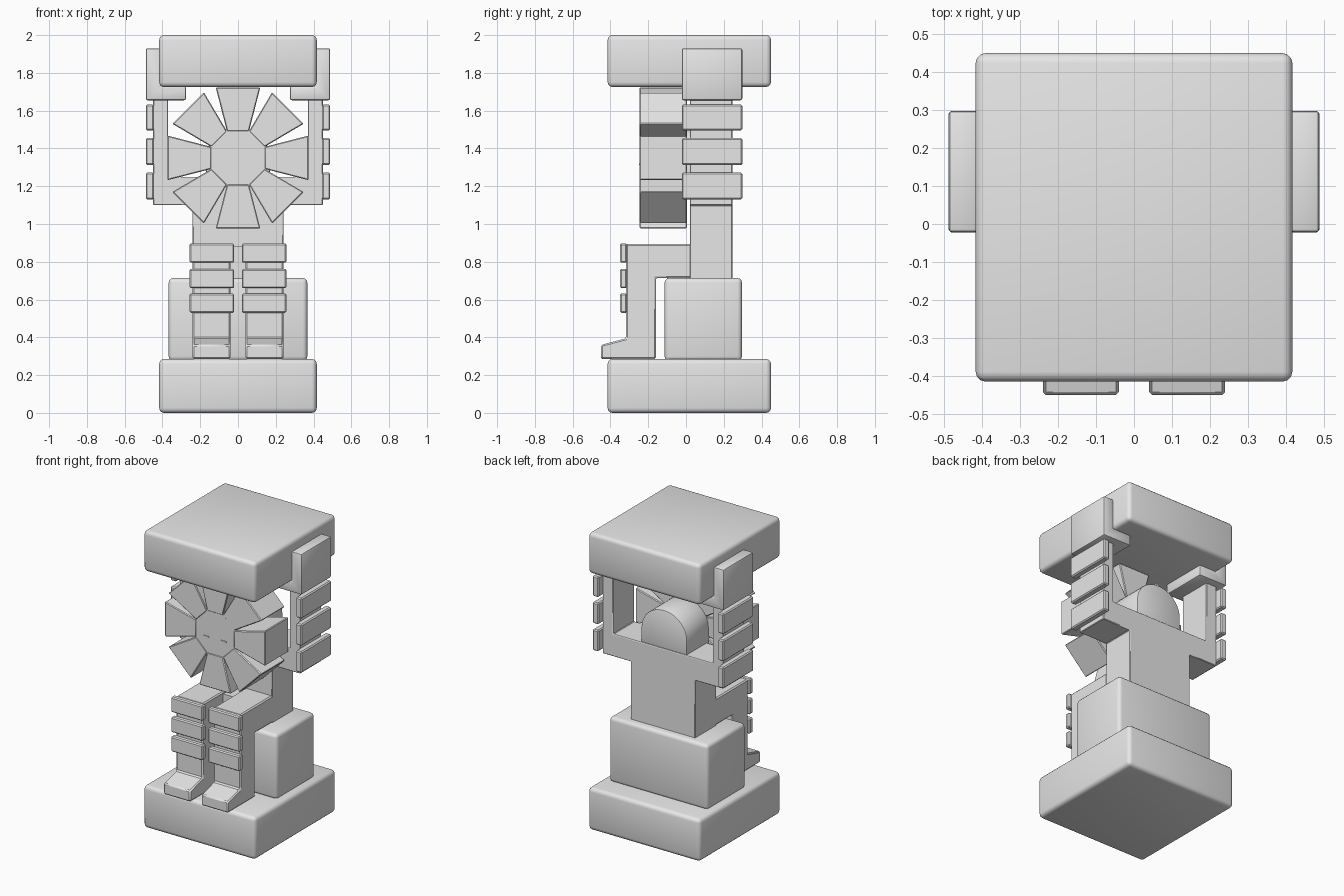
import bpy, bmesh, math

cube = bpy.data.objects.get("Cube")
if cube:
    bpy.data.objects.remove(cube, do_unlink=True)

stone = bpy.data.materials.new("grey_stone")
stone.use_nodes = True
GREY = (0.8, 0.8, 0.8, 1)
stone.diffuse_color = GREY
stone.node_tree.nodes["Principled BSDF"].inputs["Base Color"].default_value = GREY


def prism(name, outline, axis, lo, hi, bevel=0.006, segments=1):
    """Extrude a 2D outline along x (outline is y,z) or along y (outline is x,z)."""
    bm = bmesh.new()

    def place(p, d):
        return (d, p[0], p[1]) if axis == "x" else (p[0], d, p[1])

    near = [bm.verts.new(place(p, lo)) for p in outline]
    far = [bm.verts.new(place(p, hi)) for p in outline]
    bm.faces.new(near)
    bm.faces.new(far)
    n = len(outline)
    for i in range(n):
        j = (i + 1) % n
        bm.faces.new((near[i], near[j], far[j], far[i]))
    bmesh.ops.recalc_face_normals(bm, faces=bm.faces)
    if bevel:
        sharp = [e for e in bm.edges if e.calc_face_angle(0) > math.radians(30)]
        bmesh.ops.bevel(bm, geom=sharp, offset=bevel, segments=segments,
                        profile=0.5, affect='EDGES', clamp_overlap=True)
    mesh = bpy.data.meshes.new(name)
    bm.to_mesh(mesh)
    bm.free()
    mesh.materials.append(stone)
    obj = bpy.data.objects.new(name, mesh)
    bpy.context.collection.objects.link(obj)
    bpy.ops.object.select_all(action='DESELECT')
    obj.select_set(True)
    bpy.context.view_layer.objects.active = obj
    bpy.ops.object.shade_smooth_by_angle(angle=math.radians(35))
    return obj


def box(name, x, y, z, bevel=0.006, segments=1):
    outline = [(x[0], z[0]), (x[1], z[0]), (x[1], z[1]), (x[0], z[1])]
    return prism(name, outline, "y", y[0], y[1], bevel, segments)


def span(side, a, b):
    """Mirror an x range to the given side."""
    return sorted((side * a, side * b))


# Plinth, carried slab and seat
box("base_slab", (-0.417, 0.417), (-0.415, 0.45), (0, 0.285), 0.026, 3)
box("top_slab", (-0.417, 0.417), (-0.415, 0.45), (1.725, 2.0), 0.026, 3)
box("seat", (-0.367, 0.367), (-0.113, 0.296), (0.275, 0.714), 0.024, 3)

# Torso, shoulders and raised arms in one outline
half = [(0.24, 0.70), (0.24, 1.10), (0.45, 1.10), (0.45, 1.68), (0.37, 1.68), (0.37, 1.25)]
prism("torso_and_arms", half + [(-x, z) for x, z in reversed(half)], "y", 0.02, 0.246, 0.004)

leg_outline = [(0.03, 0.714), (0.03, 0.895), (-0.317, 0.895), (-0.317, 0.395),
               (-0.45, 0.36), (-0.45, 0.285), (-0.16, 0.285), (-0.16, 0.714)]

for side, word in ((1, "left"), (-1, "right")):
    # Hand under the slab, with the palm up its side
    hand = [(0.275, 1.655), (0.488, 1.655), (0.488, 1.93),
            (0.41, 1.93), (0.41, 1.728), (0.275, 1.728)]
    prism(word + "_hand", [(side * x, z) for x, z in hand], "y", -0.022, 0.298, 0.01, 2)

    # Arm bands
    for i, (lo, hi) in enumerate(((1.13, 1.272), (1.312, 1.455), (1.495, 1.632))):
        box(f"{word}_arm_band_{i + 1}", span(side, 0.445, 0.488), (-0.022, 0.298), (lo, hi), 0.007)

    # Bent leg with foot, and shin bands
    lo, hi = span(side, 0.04, 0.24)
    prism(word + "_leg", leg_outline, "x", lo, hi, 0.008)
    for i, z in enumerate((0.53, 0.66, 0.795)):
        box(f"{word}_shin_band_{i + 1}", span(side, 0.02, 0.256), (-0.349, -0.312), (z, z + 0.102), 0.007)

    # Closed eyelid
    box(word + "_eyelid", span(side, 0.045, 0.085), (-0.248, -0.242), (1.313, 1.32), 0)

# Pelvis between the thighs
box("pelvis", (-0.05, 0.05), (-0.10, 0.05), (0.70, 0.88), 0)

# Octagonal face
CENTRE = 1.35
FLAT = 0.152
radius = FLAT / math.cos(math.pi / 8)
octagon = [(radius * math.cos((k + 0.5) * math.pi / 4),
            CENTRE + radius * math.sin((k + 0.5) * math.pi / 4)) for k in range(8)]
prism("face", octagon, "y", -0.243, 0.005, 0.003)

# Ring of flaring petals
for k in range(8):
    a = k * math.pi / 4
    blade = [(0.14, -0.058), (0.373, -0.118), (0.373, 0.118), (0.14, 0.058)]
    outline = [(r * math.cos(a) - t * math.sin(a),
                CENTRE + r * math.sin(a) + t * math.cos(a)) for r, t in blade]
    prism(f"petal_{k + 1}", outline, "y", -0.246, 0.005, 0.005)

# Arched back of the head resting on the shoulders
arch = [(0.17 * math.cos(t * math.pi / 16), 1.345 + 0.16 * math.sin(t * math.pi / 16))
        for t in range(17)]
prism("head_back", [(-0.17, 1.2), (0.17, 1.2)] + arch, "y", -0.05, 0.235, 0.008, 2)
